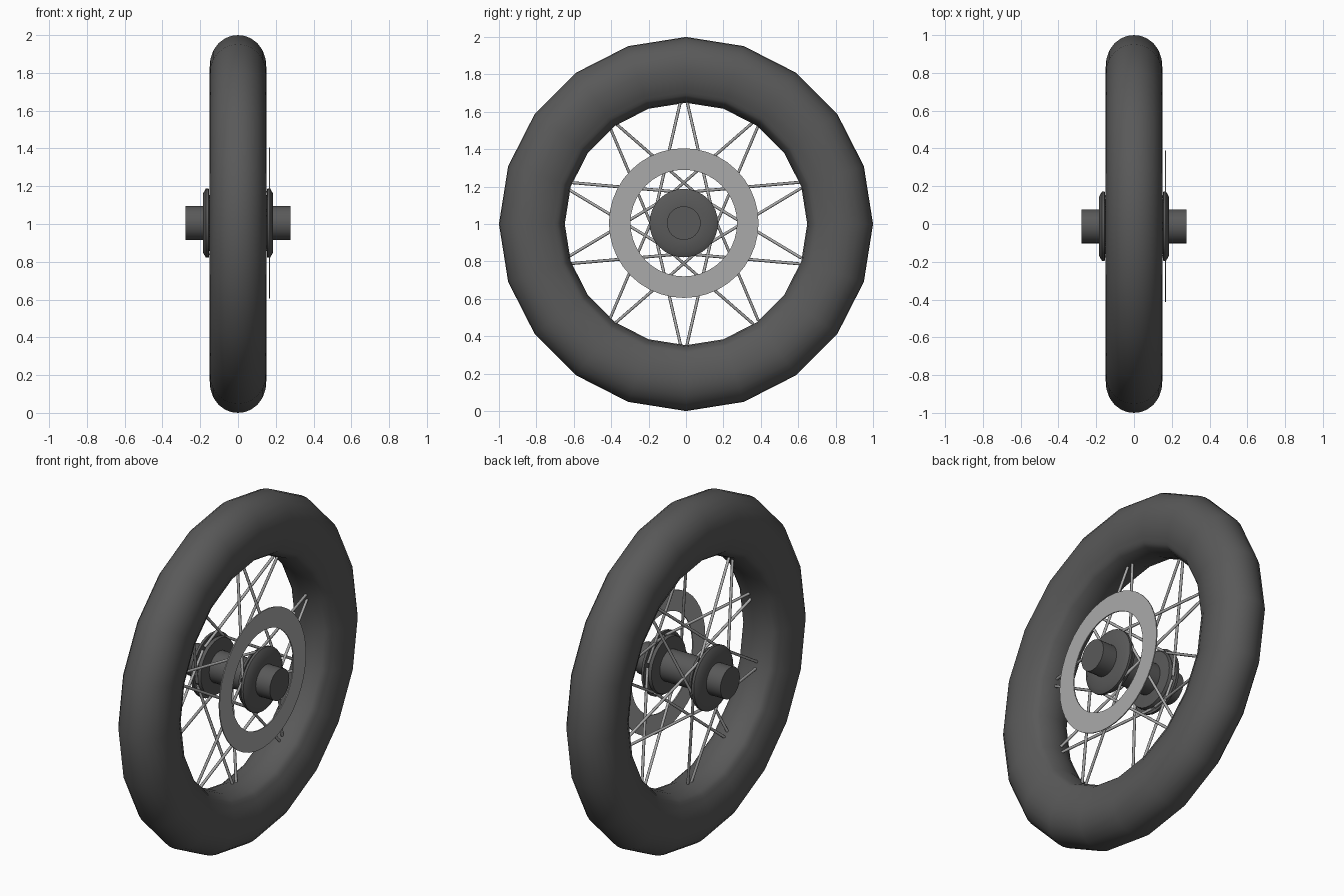
import bpy, bmesh, math
from mathutils import Vector, Matrix

if "Cube" in bpy.data.objects:
    bpy.data.objects.remove(bpy.data.objects["Cube"])

HUB = Vector((0, -0.012, 1.005))


def material(name, v):
    m = bpy.data.materials.new(name)
    m.diffuse_color = (v, v, v, 1)
    m.use_nodes = True
    m.node_tree.nodes["Principled BSDF"].inputs["Base Color"].default_value = m.diffuse_color
    return m


rubber = material("dark_grey", 0.1)
steel = material("light_grey", 0.4)


def finish(bm, name, mat, angle):
    bmesh.ops.remove_doubles(bm, verts=bm.verts, dist=1e-5)
    bmesh.ops.recalc_face_normals(bm, faces=bm.faces)
    me = bpy.data.meshes.new(name)
    bm.to_mesh(me)
    bm.free()
    ob = bpy.data.objects.new(name, me)
    bpy.context.collection.objects.link(ob)
    me.materials.append(mat)
    bpy.ops.object.select_all(action='DESELECT')
    ob.select_set(True)
    bpy.context.view_layer.objects.active = ob
    bpy.ops.object.shade_smooth_by_angle(angle=math.radians(angle))
    return ob


def lathe(name, profile, steps, centre, mat, closed=False, angle=35):
    """Spin (x, radius) points around the wheel axis."""
    bm = bmesh.new()
    vs = [bm.verts.new((x, 0, r)) for x, r in profile]
    for a, b in zip(vs, vs[1:]):
        bm.edges.new((a, b))
    if closed:
        bm.edges.new((vs[-1], vs[0]))
    bmesh.ops.spin(bm, geom=bm.verts[:] + bm.edges[:], cent=(0, 0, 0),
                   axis=(1, 0, 0), angle=2 * math.pi, steps=steps)
    bmesh.ops.translate(bm, verts=bm.verts, vec=centre)
    return finish(bm, name, mat, angle)


# Tire and rim: 20-sided ring with a rounded section
half = [(0, 1.0), (0.035, 0.996), (0.07, 0.982), (0.103, 0.957), (0.13, 0.92),
        (0.146, 0.875), (0.15, 0.83), (0.144, 0.775), (0.127, 0.722),
        (0.117, 0.705), (0.111, 0.688), (0.09, 0.672), (0.05, 0.655)]
tire = half + [(0, 0.648)] + [(-x, r) for x, r in half[:0:-1]]
lathe("tire", tire, 20, Vector((0, 0, 1)), rubber, closed=True, angle=60)

# Hub: axle, centre barrel and a grooved flange at each end
side = [(0.115, 0.09), (0.12, 0.16), (0.138, 0.165), (0.142, 0.145),
        (0.152, 0.145), (0.155, 0.183), (0.17, 0.183), (0.186, 0.155),
        (0.186, 0.09), (0.277, 0.09), (0.277, 0)]
lathe("hub", [(-x, r) for x, r in reversed(side)] + side, 32, HUB, rubber)

# Brake disc: thin flat ring on the right side
lathe("brake_disc", [(0.163, 0.285), (0.169, 0.285), (0.169, 0.4), (0.163, 0.4)],
      40, HUB, steel, closed=True)

# Spokes: ten crossed pairs, alternating between the two flanges
bm = bmesh.new()


def on_wheel(x, r, a):
    return HUB + Vector((x, r * math.sin(a), r * math.cos(a)))


for i in range(10):
    a = i * math.pi / 5
    s = 1 if i % 2 == 0 else -1
    for t in (-1, 1):
        p = on_wheel(s * 0.146, 0.165, a + t * math.radians(68))
        q = on_wheel(s * 0.015, 0.655, a + t * 0.025)
        d = q - p
        mat = Matrix.Translation((p + q) / 2) @ d.to_track_quat('Z', 'Y').to_matrix().to_4x4()
        bmesh.ops.create_cone(bm, cap_ends=True, segments=8, radius1=0.008,
                              radius2=0.008, depth=d.length, matrix=mat)
finish(bm, "spokes", steel, 50)
